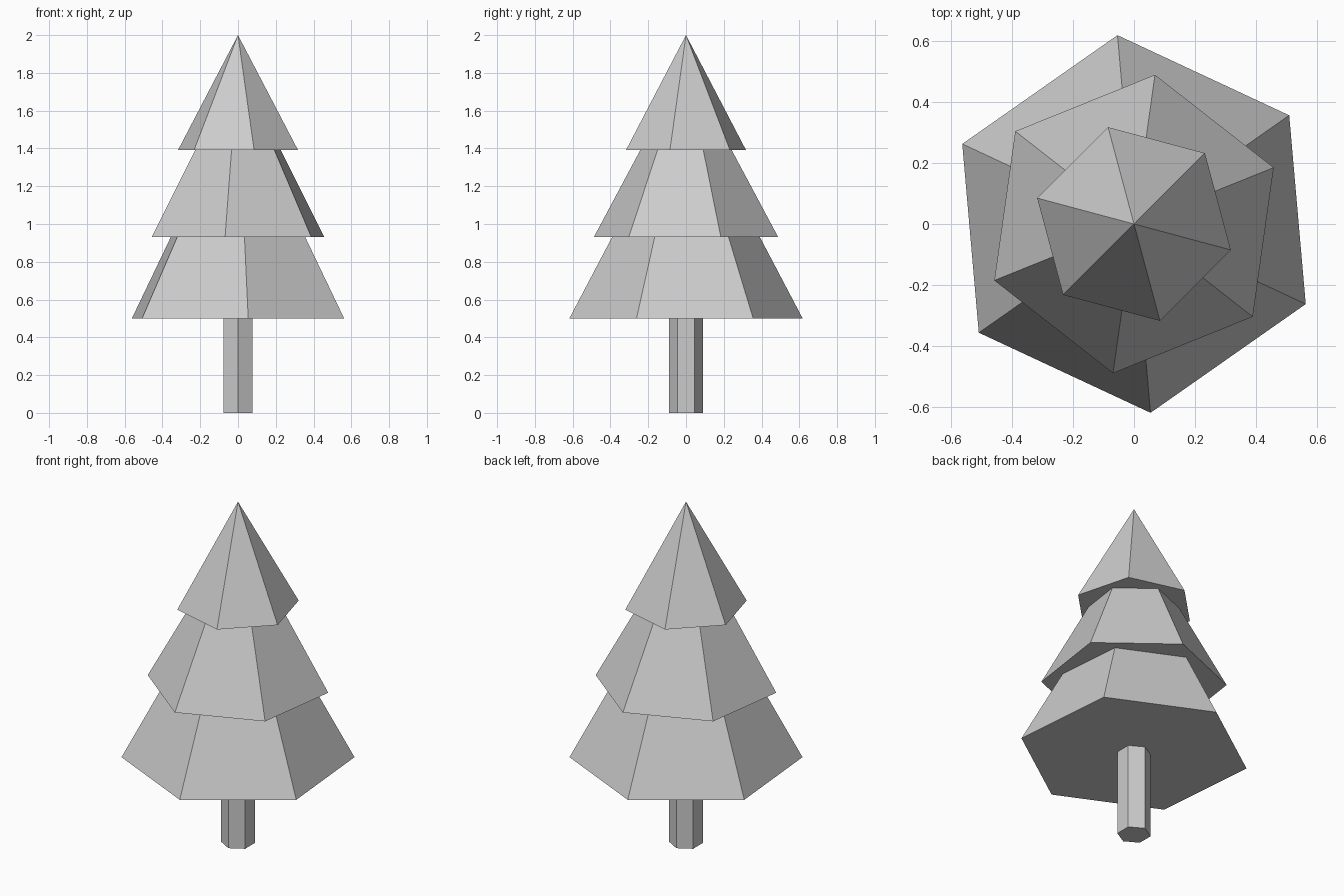
import bpy
import math

if "Cube" in bpy.data.objects:
    bpy.data.objects.remove(bpy.data.objects["Cube"])

grey = bpy.data.materials.new("light_grey")
grey.diffuse_color = (0.6, 0.6, 0.6, 1)
grey.use_nodes = True
grey.node_tree.nodes["Principled BSDF"].inputs["Base Color"].default_value = grey.diffuse_color


def hexagon_part(name, z_base, z_top, r_base, r_top, first_corner):
    """Six-sided flat-faced cone or prism; first_corner is a corner's angle in degrees."""
    # Blender's cones start their first corner on +y, at 90 degrees
    bpy.ops.mesh.primitive_cone_add(
        vertices=6, radius1=r_base, radius2=r_top, depth=z_top - z_base,
        location=(0, 0, (z_base + z_top) / 2),
        rotation=(0, 0, math.radians(first_corner - 90)))
    part = bpy.context.object
    part.name = name
    part.data.materials.append(grey)
    return part


# Trunk
hexagon_part("trunk", 0, 0.51, 0.09, 0.09, 90)

# Foliage: stacked cones, each twisted a little differently
hexagon_part("lower_foliage", 0.50, 1.675, 0.62, 0, 95)
hexagon_part("middle_foliage", 0.93, 1.845, 0.493, 0, 82)
hexagon_part("upper_foliage", 1.393, 2.0, 0.328, 0, 105)
